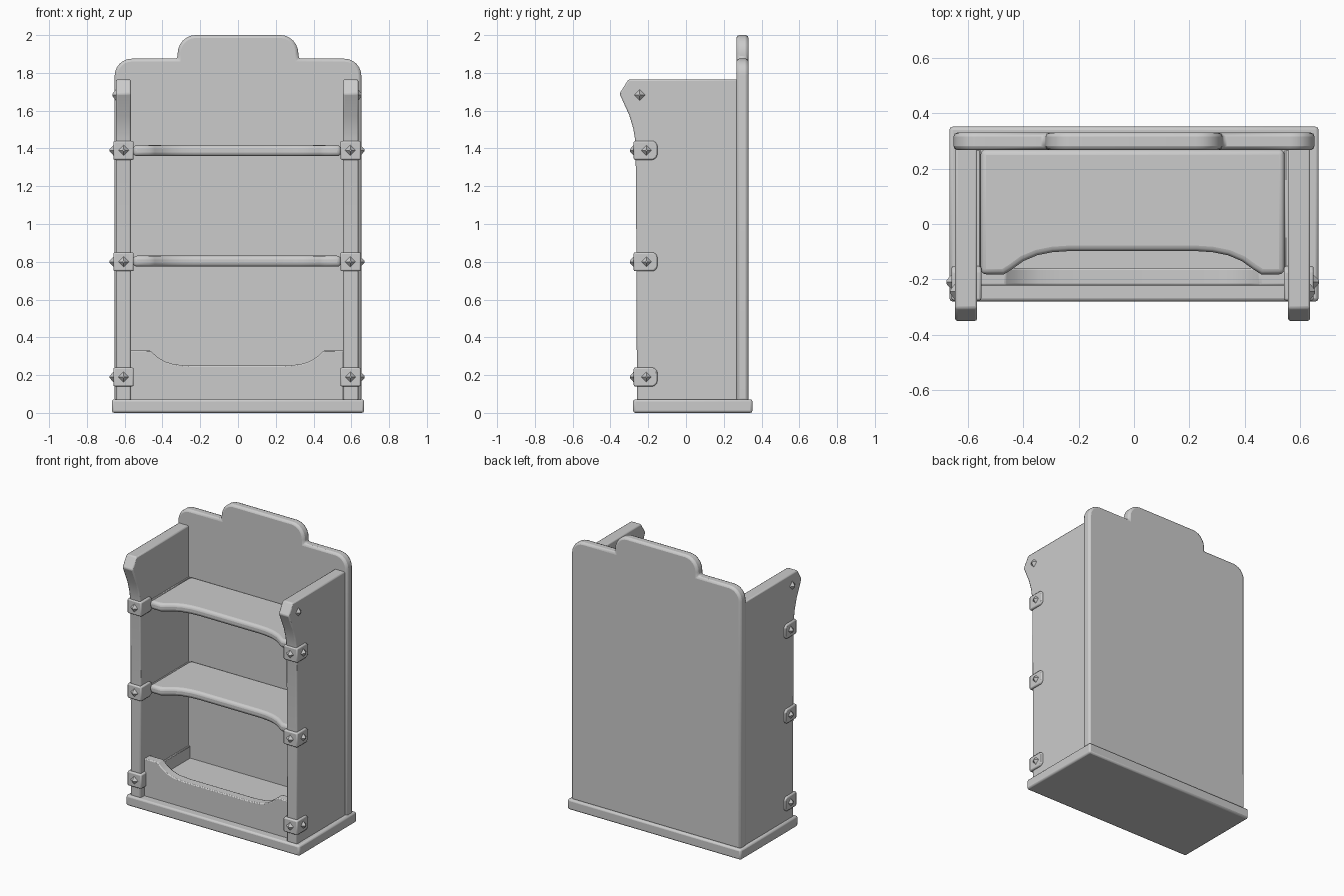
import bpy, bmesh, math
from mathutils import Matrix

if "Cube" in bpy.data.objects:
    bpy.data.objects.remove(bpy.data.objects["Cube"])

MID = -0.005  # the side assembly sits a hair left of centre


def finish(name, bm, bevel=0.0, segments=2):
    bmesh.ops.recalc_face_normals(bm, faces=bm.faces)
    mesh = bpy.data.meshes.new(name)
    bm.to_mesh(mesh)
    bm.free()
    ob = bpy.data.objects.new(name, mesh)
    bpy.context.collection.objects.link(ob)
    if bevel:
        mod = ob.modifiers.new("bevel", 'BEVEL')
        mod.width, mod.segments, mod.limit_method = bevel, segments, 'ANGLE'
        mod.angle_limit = math.radians(40)
    bpy.ops.object.select_all(action='DESELECT')
    bpy.context.view_layer.objects.active = ob
    ob.select_set(True)
    bpy.ops.object.shade_smooth_by_angle(angle=math.radians(40))
    return ob


def prism(name, pts, axis, lo, hi, bevel=0.01, segments=2):
    """Extrude a 2D outline along x, y or z between lo and hi."""
    lo, hi = min(lo, hi), max(lo, hi)
    place = {'x': lambda a, b, t: (t, a, b),
             'y': lambda a, b, t: (a, t, b),
             'z': lambda a, b, t: (a, b, t)}[axis]
    bm = bmesh.new()
    low = [bm.verts.new(place(a, b, lo)) for a, b in pts]
    top = [bm.verts.new(place(a, b, hi)) for a, b in pts]
    n = len(pts)
    bm.faces.new(low)
    bm.faces.new(top)
    for i in range(n):
        bm.faces.new((low[i], low[(i + 1) % n], top[(i + 1) % n], top[i]))
    return finish(name, bm, bevel, segments)


def rect(a0, b0, a1, b1):
    return [(a0, b0), (a1, b0), (a1, b1), (a0, b1)]


def mirrored(half, cx=0.0):
    """Complete an outline from its right half."""
    return [(cx + a, b) for a, b in half] + [(cx - a, b) for a, b in reversed(half)]


def corner(cx, cz, rx, rz, n=6):
    return [(cx + rx * math.cos(i * math.pi / 2 / n),
             cz + rz * math.sin(i * math.pi / 2 / n)) for i in range(n + 1)]


def stud(name, loc, direction, depth=0.024, radius=0.032):
    """Low diamond-shaped nail head pointing along direction."""
    bm = bmesh.new()
    bmesh.ops.create_cone(bm, cap_ends=True, segments=4, radius1=radius,
                          radius2=0.006, depth=depth)
    if abs(direction[0]) > 0:
        rot = Matrix.Rotation(direction[0] * math.pi / 2, 4, 'Y')
    else:
        rot = Matrix.Rotation(math.pi / 2, 4, 'X')
    bmesh.ops.transform(bm, matrix=Matrix.Translation(loc) @ rot, verts=bm.verts)
    # point the corners up and sideways
    return finish(name, bm)


# Base plinth
prism("base", rect(-0.668, -0.28, 0.668, 0.352), 'z', 0, 0.072, 0.012)

# Back board with rounded crest
half = [(0.653, 0.06)] + corner(0.563, 1.785, 0.09, 0.09) \
    + [(0.32, 1.875)] + corner(0.225, 1.90, 0.095, 0.10)
prism("back_board", mirrored(half), 'y', 0.267, 0.331, 0.015)

# Side panels with flared top front
side = [(0.275, 0.06), (0.275, 1.765), (-0.305, 1.765), (-0.352, 1.69),
        (-0.30, 1.575), (-0.279, 1.505), (-0.267, 1.43), (-0.262, 0.8), (-0.26, 0.06)]
for s, tag in ((-1, "left"), (1, "right")):
    prism(f"side_panel_{tag}", side, 'x', MID + s * 0.562, MID + s * 0.642, 0.008)
    stud(f"top_stud_{tag}", (MID + s * 0.650, -0.245, 1.683), (s, 0, 0), 0.02)
    # Wrap-around corner brackets with studs
    for z in (0.19, 0.80, 1.39):
        outline = [(-0.277, z - 0.05), (-0.17, z - 0.05), (-0.152, z - 0.032),
                   (-0.152, z + 0.032), (-0.17, z + 0.05), (-0.277, z + 0.05)]
        prism(f"bracket_{tag}", outline, 'x', MID + s * 0.547, MID + s * 0.655, 0.008)
        stud(f"bracket_front_stud_{tag}", (MID + s * 0.600, -0.285, z), (0, -1, 0))
        stud(f"bracket_side_stud_{tag}", (MID + s * 0.662, -0.21, z), (s, 0, 0))
    # Shelf support rails along the inside of the panels
    for z0, z1 in ((0.14, 0.235), (0.77, 0.82), (1.36, 1.41)):
        prism(f"support_rail_{tag}", rect(-0.16, z0, 0.27, z1), 'x',
              MID + s * 0.55, MID + s * 0.57, 0.004, 1)

# Shelves with scooped front edge
scoop = [(0.55, 0.27), (0.55, -0.182), (0.465, -0.182), (0.435, -0.163), (0.395, -0.134),
         (0.345, -0.113), (0.29, -0.102), (0.23, -0.098)]
for name, z in (("lower_shelf", 0.803), ("upper_shelf", 1.388)):
    prism(name, mirrored(scoop, MID), 'z', z - 0.029, z + 0.029, 0.02, 3)

# Bottom tray floor and scooped front board
prism("tray_floor", rect(-0.565, -0.17, 0.555, 0.27), 'z', 0.06, 0.15, 0)
front = [(0.565, 0.06), (0.565, 0.33), (0.46, 0.33), (0.425, 0.298), (0.385, 0.273),
         (0.335, 0.257), (0.25, 0.25)]
prism("tray_front", mirrored(front, MID), 'y', -0.222, -0.16, 0.006)
